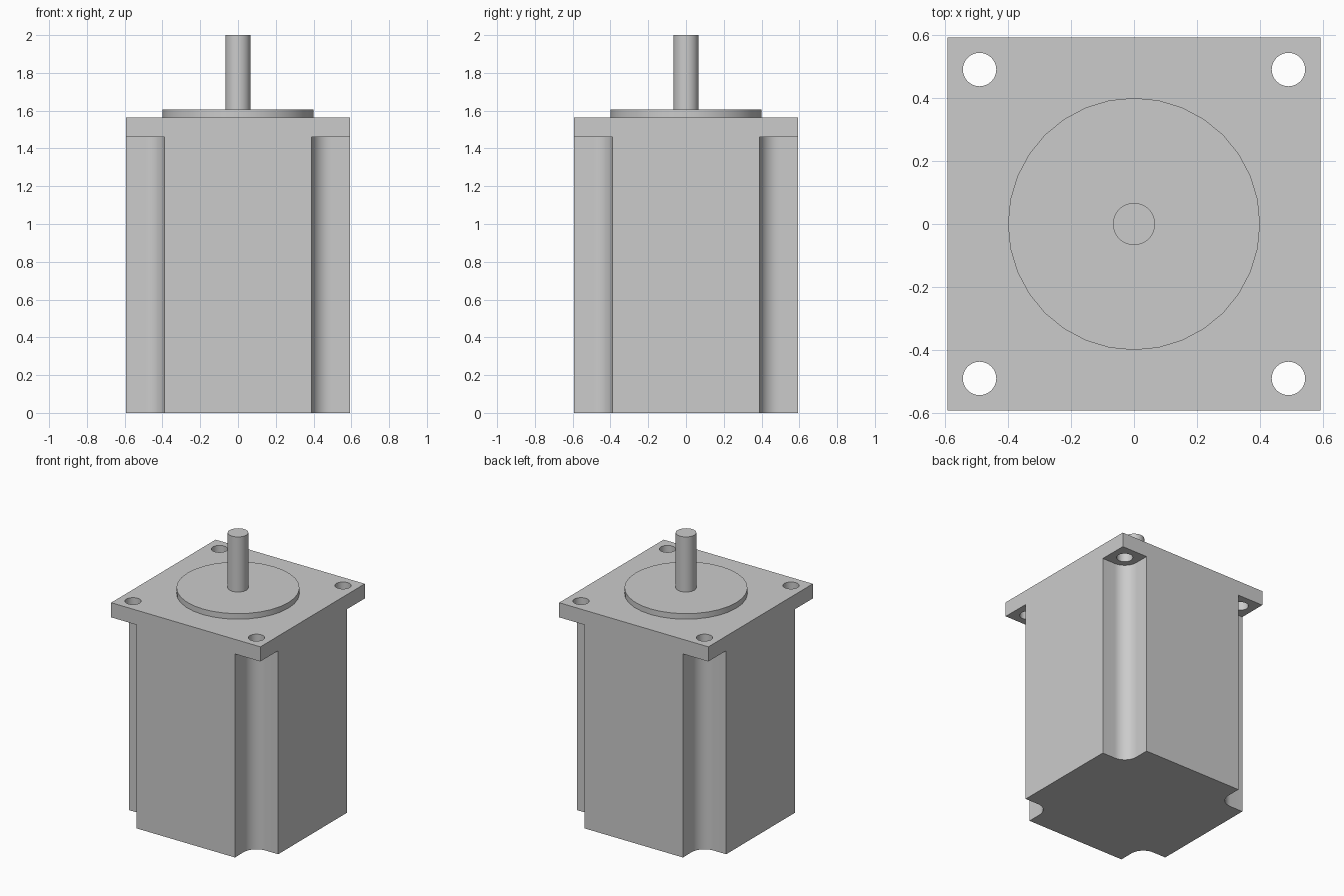
import bpy
import bmesh
from math import cos, sin, pi, radians

cube = bpy.data.objects.get("Cube")
if cube:
    bpy.data.objects.remove(cube, do_unlink=True)

HALF = 0.592        # half width of the housing
BOLT = 0.49         # bolt hole offset from the centre
FLANGE_BOTTOM, FLANGE_TOP = 1.46, 1.565
BOSS_TOP, SHAFT_TOP = 1.605, 2.0

metal = bpy.data.materials.new("plain grey metal")
metal.use_nodes = True
GREY = (0.6, 0.6, 0.6, 1)
metal.diffuse_color = GREY
metal.node_tree.nodes["Principled BSDF"].inputs["Base Color"].default_value = GREY


def prism(name, outline, z0, z1):
    """Extrude a flat outline from z0 up to z1."""
    bm = bmesh.new()
    base = bm.faces.new([bm.verts.new((x, y, z0)) for x, y in outline])
    top = bmesh.ops.extrude_face_region(bm, geom=[base])["geom"]
    verts = [v for v in top if isinstance(v, bmesh.types.BMVert)]
    bmesh.ops.translate(bm, verts=verts, vec=(0, 0, z1 - z0))
    bmesh.ops.recalc_face_normals(bm, faces=bm.faces)
    mesh = bpy.data.meshes.new(name)
    bm.to_mesh(mesh)
    bm.free()
    mesh.materials.append(metal)
    obj = bpy.data.objects.new(name, mesh)
    bpy.context.collection.objects.link(obj)
    return obj


def circle(radius, cx=0, cy=0, sides=32):
    return [(cx + radius * cos(2 * pi * i / sides),
             cy + radius * sin(2 * pi * i / sides)) for i in range(sides)]


def activate(obj):
    bpy.ops.object.select_all(action="DESELECT")
    obj.select_set(True)
    bpy.context.view_layer.objects.active = obj


def cut(target, cutter):
    cutter.hide_render = True
    activate(target)
    mod = target.modifiers.new("cut", "BOOLEAN")
    mod.operation = "DIFFERENCE"
    mod.solver = "EXACT"
    mod.object = cutter
    bpy.ops.object.modifier_apply(modifier=mod.name)
    bpy.data.objects.remove(cutter, do_unlink=True)


# Housing block with its square mounting flange
square = [(-HALF, -HALF), (HALF, -HALF), (HALF, HALF), (-HALF, HALF)]
housing = prism("motor_housing", square, 0, FLANGE_TOP)

# Corner channels with a rounded inner corner, and the bolt holes above them
RADIUS, OUT, STEPS = 0.1, 0.7, 12
fillet = [(BOLT - RADIUS * cos(pi / 2 * i / STEPS),
           BOLT - RADIUS * sin(pi / 2 * i / STEPS)) for i in range(STEPS + 1)]
channel = [(BOLT - RADIUS, OUT)] + fillet + [(OUT, BOLT - RADIUS), (OUT, OUT)]
for sx in (-1, 1):
    for sy in (-1, 1):
        outline = [(sx * x, sy * y) for x, y in channel]
        cut(housing, prism("channel_cutter", outline, -0.1, FLANGE_BOTTOM))
        hole = circle(0.053, sx * BOLT, sy * BOLT)
        cut(housing, prism("bolt_hole_cutter", hole, 1.4, 1.7))

# Raised round boss and output shaft
boss = prism("pilot_boss", circle(0.4), FLANGE_TOP, BOSS_TOP)
shaft = prism("output_shaft", circle(0.067), BOSS_TOP, SHAFT_TOP)

# Smooth round surfaces, crisp edges
for part in (housing, boss, shaft):
    activate(part)
    bpy.ops.object.shade_smooth_by_angle(angle=radians(30))
